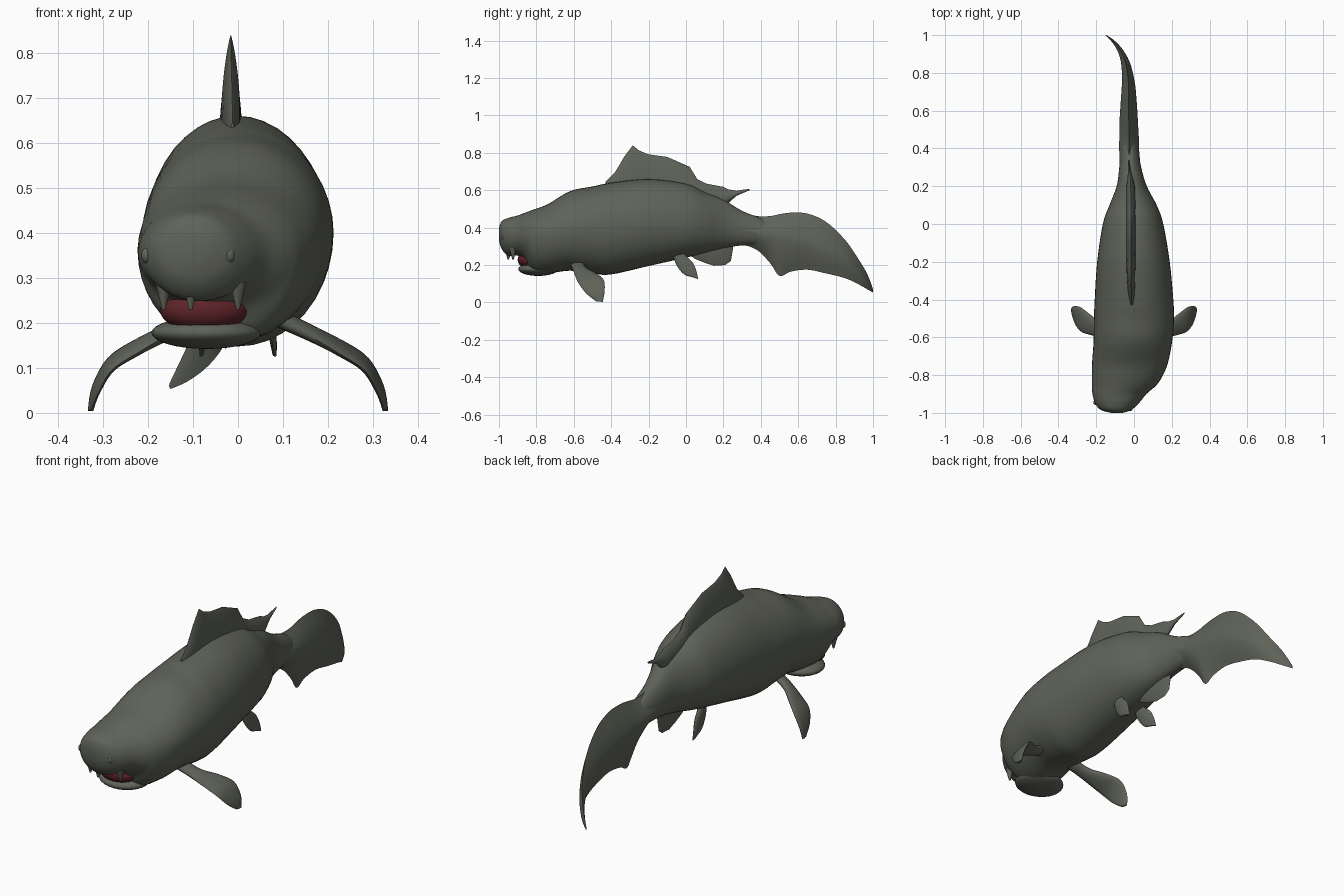
import bpy, bmesh, math
from mathutils import Vector


def material(name, rgb):
    m = bpy.data.materials.new(name)
    m.diffuse_color = (*rgb, 1)
    return m


SKIN = material("grey green skin", (0.115, 0.125, 0.1))
MOUTH = material("dark red mouth", (0.11, 0.017, 0.021))


def finish(name, bm, mat, angle=50):
    bmesh.ops.recalc_face_normals(bm, faces=bm.faces)
    me = bpy.data.meshes.new(name)
    bm.to_mesh(me)
    bm.free()
    me.materials.append(mat)
    ob = bpy.data.objects.new(name, me)
    bpy.context.collection.objects.link(ob)
    bpy.ops.object.select_all(action='DESELECT')
    ob.select_set(True)
    bpy.context.view_layer.objects.active = ob
    bpy.ops.object.shade_smooth_by_angle(angle=math.radians(angle))
    return ob


def skin_rings(name, rings, mat=SKIN, angle=50):
    bm = bmesh.new()
    vs = [[bm.verts.new(p) for p in r] for r in rings]
    n = len(vs[0])
    for a, b in zip(vs, vs[1:]):
        for i in range(n):
            j = (i + 1) % n
            bm.faces.new((a[i], a[j], b[j], b[i]))
    bm.faces.new(vs[0])
    bm.faces.new(vs[-1])
    return finish(name, bm, mat, angle)


def smooth_rows(rows, steps):
    """Catmull-Rom interpolation between rows of numbers."""
    out = []
    for i in range(len(rows) - 1):
        a, b, c, d = (rows[max(0, min(len(rows) - 1, i + k))] for k in (-1, 0, 1, 2))
        for s in range(steps):
            t = s / steps
            out.append([0.5 * (2 * q + (r - p) * t + (2 * p - 5 * q + 4 * r - u) * t * t
                               + (3 * q - p - 3 * r + u) * t ** 3)
                        for p, q, r, u in zip(a, b, c, d)])
    return out + [list(rows[-1])]


def loft(name, rows, steps, px=1.0, pz=1.0, n=40):
    """Rows: y, centre x, half width, top z, bottom z, z of widest point."""
    rings = []
    for y, cx, hw, zt, zb, zm in smooth_rows(rows, steps):
        ring = []
        for k in range(n):
            a = 2 * math.pi * k / n
            c, s = math.cos(a), math.sin(a)
            x = cx + math.copysign(abs(c) ** px, c) * hw
            z = zm + abs(s) ** pz * ((zt - zm) if s > 0 else (zb - zm))
            ring.append((x, y, z))
        rings.append(ring)
    return skin_rings(name, rings)


def blade(name, pairs, thick, side, n=16):
    """Paddle fin from leading and trailing edge points."""
    rows = smooth_rows([a + b for a, b in pairs], 5)
    mids = [(Vector(r[:3]) + Vector(r[3:])) / 2 for r in rows]
    rings = []
    for i, r in enumerate(rows):
        half = (Vector(r[3:]) - Vector(r[:3])) / 2
        span = mids[min(i + 1, len(mids) - 1)] - mids[max(i - 1, 0)]
        nor = half.cross(span).normalized() * thick * (1 - 0.75 * i / len(rows))
        ring = []
        for k in range(n):
            a = 2 * math.pi * k / n
            p = mids[i] + half * math.cos(a) + nor * math.sin(a)
            ring.append((p.x * side, p.y, p.z))
        rings.append(ring)
    return skin_rings(name, rings)


def ellipsoid(name, loc, radii, mat):
    bm = bmesh.new()
    bmesh.ops.create_uvsphere(bm, u_segments=28, v_segments=16, radius=1)
    for v in bm.verts:
        v.co = Vector([l + r * c for l, r, c in zip(loc, radii, v.co)])
    return finish(name, bm, mat)


# Body and head, with the head turned slightly to one side
loft("body", [
    (-1.0, -.09, .03, .40, .33, .365),
    (-.985, -.095, .08, .435, .285, .36),
    (-.95, -.09, .115, .452, .25, .355),
    (-.90, -.077, .143, .465, .25, .355),
    (-.86, -.055, .167, .48, .225, .355),
    (-.82, -.04, .183, .495, .16, .36),
    (-.74, -.022, .2, .525, .155, .37),
    (-.62, -.006, .208, .595, .17, .39),
    (-.5, 0, .212, .62, .155, .4),
    (-.4, 0, .208, .64, .15, .4),
    (-.2, -.003, .192, .66, .195, .42),
    (0, -.005, .16, .635, .24, .42),
    (.1, -.005, .125, .59, .265, .42),
    (.2, -.012, .08, .55, .29, .41),
    (.3, -.02, .058, .49, .305, .39),
    (.42, -.025, .042, .44, .31, .37),
    (.52, -.028, .01, .37, .34, .355)], 5)

# Tail fin: thick ridge in the middle, thin edges
loft("tail_fin", [
    (.22, -.015, .05, .52, .31, .4),
    (.3, -.02, .055, .485, .308, .39),
    (.38, -.025, .053, .462, .28, .37),
    (.45, -.026, .052, .462, .21, .36),
    (.5, -.027, .05, .472, .142, .35),
    (.56, -.028, .048, .48, .165, .34),
    (.65, -.028, .042, .475, .175, .32),
    (.75, -.03, .034, .43, .155, .28),
    (.85, -.044, .024, .335, .13, .22),
    (.92, -.073, .016, .235, .098, .16),
    (.97, -.112, .01, .15, .07, .1),
    (1.0, -.15, .003, .07, .053, .06)], 5, 2.2, 1.2)

# Dorsal fin with the backward hook at its rear
loft("dorsal_fin", [
    (-.43, -.012, .008, .645, .58, .6),
    (-.38, -.013, .016, .695, .56, .62),
    (-.33, -.015, .02, .78, .56, .63),
    (-.285, -.016, .022, .84, .56, .63),
    (-.25, -.016, .023, .812, .56, .63),
    (-.2, -.016, .024, .792, .56, .63),
    (-.1, -.016, .025, .778, .55, .62),
    (.02, -.016, .025, .725, .53, .6),
    (.06, -.016, .024, .66, .52, .59),
    (.11, -.016, .024, .635, .5, .57),
    (.2, -.018, .022, .618, .5, .55),
    (.225, -.019, .018, .605, .53, .56),
    (.27, -.022, .01, .597, .57, .58),
    (.34, -.028, .003, .608, .6, .604)], 1, 1.7, 1.0)

# Anal fin
loft("anal_fin", [
    (.01, -.01, .01, .33, .26, .30),
    (.05, -.01, .018, .34, .232, .30),
    (.1, -.012, .02, .35, .212, .31),
    (.15, -.014, .02, .36, .196, .32),
    (.21, -.016, .016, .36, .2, .33),
    (.24, -.018, .008, .35, .222, .33),
    (.25, -.018, .004, .33, .28, .31)], 1, 1.7, 1.0)

# Paired fins
for side, label in ((1, "right"), (-1, "left")):
    blade(label + "_pectoral_fin", [
        ((.07, -.62, .21), (.07, -.55, .23)),
        ((.15, -.605, .175), (.16, -.535, .185)),
        ((.22, -.59, .135), (.23, -.48, .155)),
        ((.28, -.57, .095), (.285, -.44, .12)),
        ((.31, -.53, .045), (.32, -.435, .06)),
        ((.325, -.48, .006), (.33, -.445, .004))], .02, side)
    blade(label + "_pelvic_fin", [
        ((.055, -.08, .29), (.055, -.02, .30)),
        ((.065, -.065, .235), (.065, .0, .25)),
        ((.072, -.045, .19), (.073, .035, .215)),
        ((.077, -.01, .15), (.08, .055, .17)),
        ((.08, .035, .135), (.082, .065, .125))], .016, side)

# Mouth: red lining, lower jaw and short fangs
ellipsoid("mouth_lining", (-.075, -.835, .228), (.098, .065, .05), MOUTH)
ellipsoid("lower_jaw", (-.07, -.79, .178), (.122, .107, .036), SKIN)
for i, (x, y) in enumerate(((-.105, -.95), (-.165, -.925), (.0, -.925))):
    bm = bmesh.new()
    bmesh.ops.create_cone(bm, cap_ends=True, segments=10, radius1=.004,
                          radius2=.02, depth=.06)
    bmesh.ops.translate(bm, verts=bm.verts, vec=(x, y, .26))
    finish("fang_%d" % (i + 1), bm, SKIN)

# Eyes
ellipsoid("right_eye", (-.02, -.978, .35), (.013, .012, .017), SKIN)
ellipsoid("left_eye", (-.203, -.945, .35), (.012, .013, .017), SKIN)
